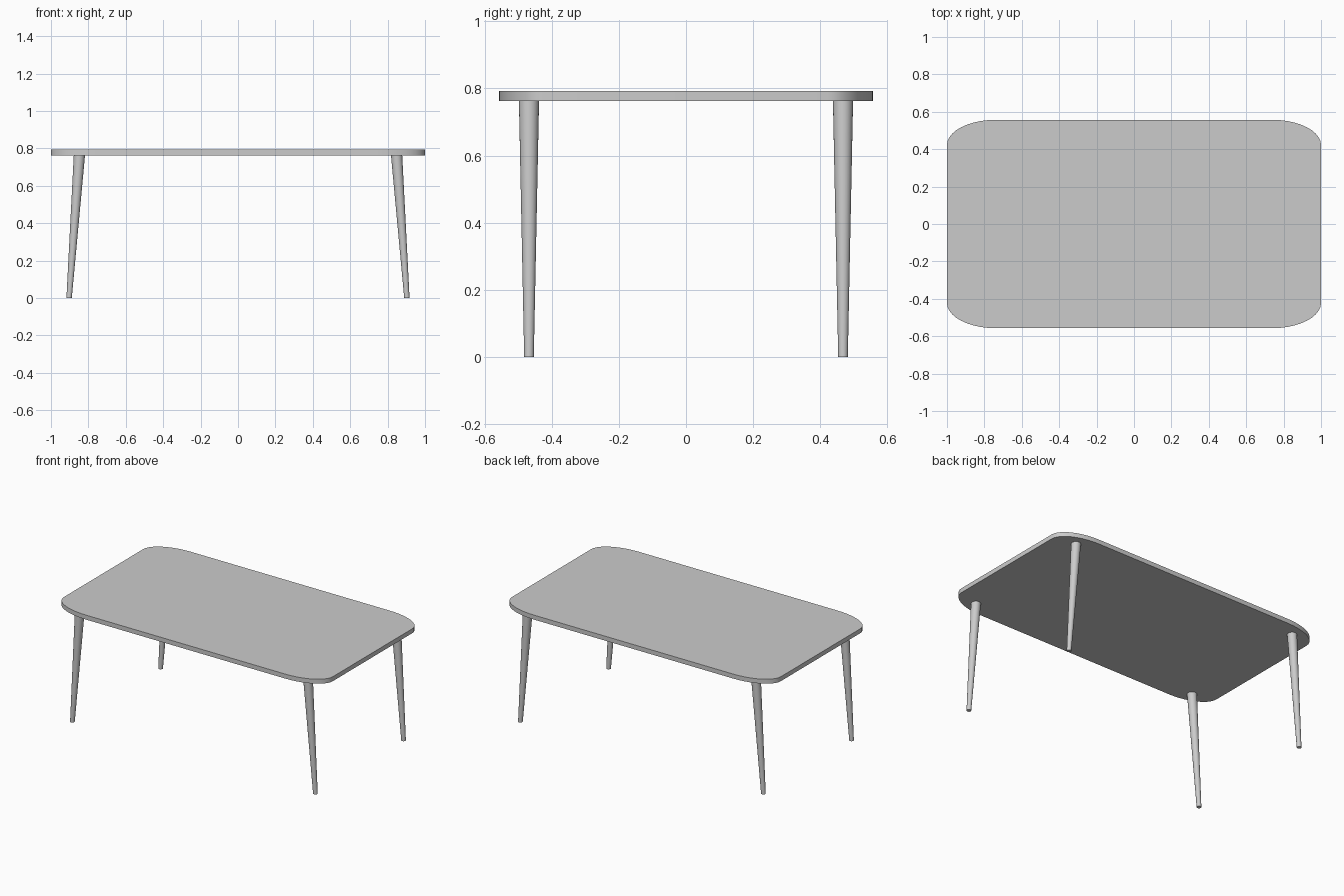
import bpy, bmesh
from math import sin, cos, pi

if "Cube" in bpy.data.objects:
    bpy.data.objects.remove(bpy.data.objects["Cube"])

HX, HY = 1.0, 0.557          # half size of the top
Z0, Z1 = 0.763, 0.793        # underside and upper face of the top
RX, RY = 0.26, 0.135         # elliptical corner radii


def loft(name, rings):
    """Closed solid through a list of matching rings, capped at both ends."""
    bm = bmesh.new()
    loops = [[bm.verts.new(p) for p in ring] for ring in rings]
    n = len(loops[0])
    for a, b in zip(loops, loops[1:]):
        for i in range(n):
            j = (i + 1) % n
            bm.faces.new((a[i], a[j], b[j], b[i]))
    bm.faces.new(loops[0][::-1])
    bm.faces.new(loops[-1])
    bmesh.ops.recalc_face_normals(bm, faces=bm.faces)
    mesh = bpy.data.meshes.new(name)
    bm.to_mesh(mesh)
    bm.free()
    obj = bpy.data.objects.new(name, mesh)
    bpy.context.collection.objects.link(obj)
    bpy.ops.object.select_all(action='DESELECT')
    obj.select_set(True)
    bpy.context.view_layer.objects.active = obj
    bpy.ops.object.shade_smooth_by_angle()
    return obj


# Tabletop: rectangle with wide elliptical corners
SEG = 10
outline = []
for q, (sx, sy) in enumerate([(1, 1), (-1, 1), (-1, -1), (1, -1)]):
    for k in range(SEG + 1):
        a = (q + k / SEG) * pi / 2
        outline.append((sx * (HX - RX) + RX * cos(a), sy * (HY - RY) + RY * sin(a)))
loft("tabletop", [[(x, y, z) for x, y in outline] for z in (Z0, Z1)])


# Legs: round tapered posts splayed outwards along x
def circle(cx, cy, z, r, n=24):
    return [(cx + r * cos(2 * pi * i / n), cy + r * sin(2 * pi * i / n), z) for i in range(n)]


for side, sx in (("left", -1), ("right", 1)):
    for end, sy in (("front", -1), ("back", 1)):
        loft(f"{end}_{side}_leg", [circle(sx * 0.903, sy * 0.468, 0, 0.0143),
                                   circle(sx * 0.848, sy * 0.468, Z0, 0.030)])
